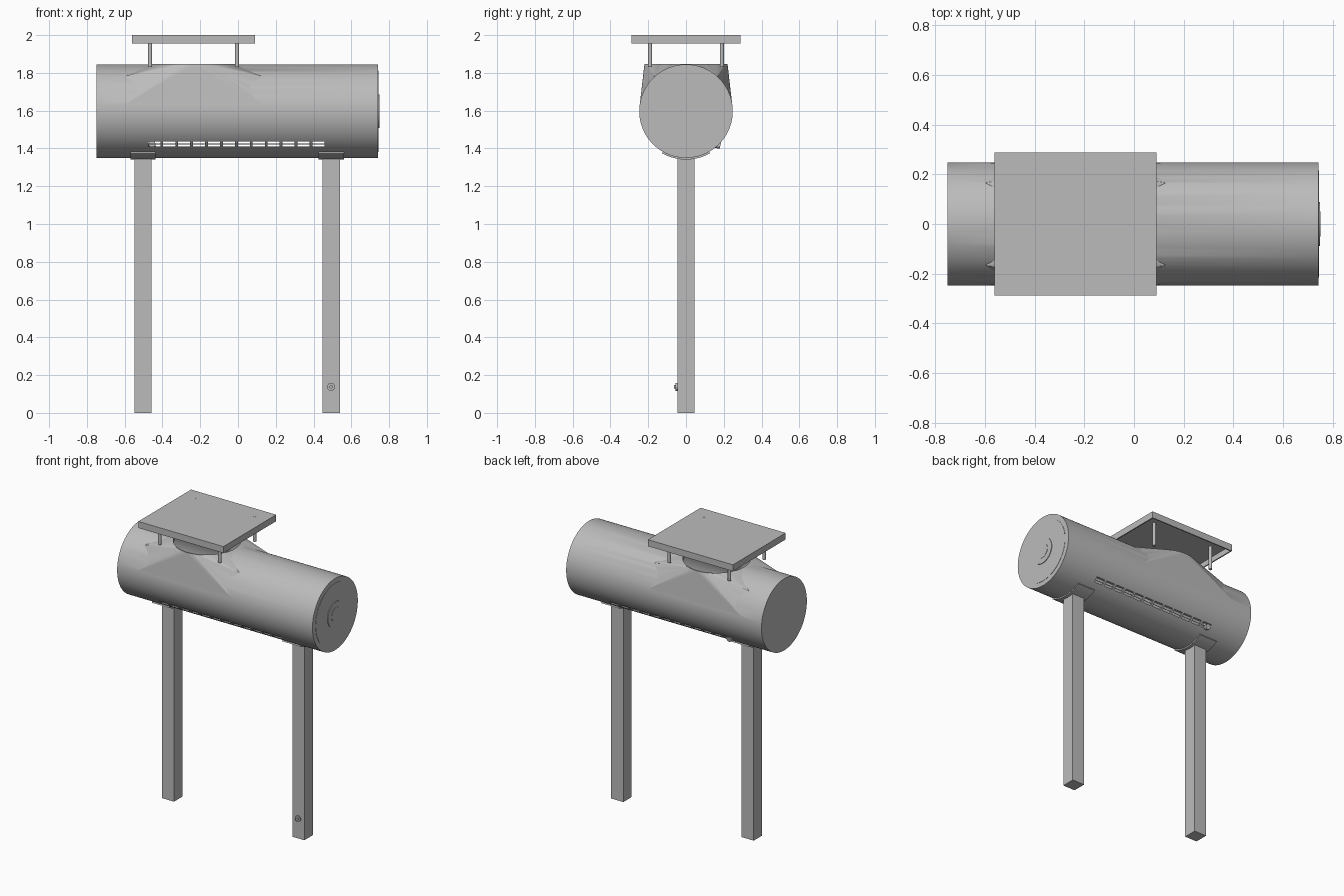
import bpy, bmesh, math
from mathutils import Vector, Matrix

if "Cube" in bpy.data.objects:
    bpy.data.objects.remove(bpy.data.objects["Cube"])

grey = bpy.data.materials.new("painted_grey")
grey.use_nodes = True
grey.diffuse_color = (0.5, 0.5, 0.5, 1)
grey.node_tree.nodes["Principled BSDF"].inputs["Base Color"].default_value = (0.5, 0.5, 0.5, 1)

R, AXIS = 0.2475, 1.5975        # drum radius and axis height
HOOD_X = -0.235                 # centre of the hood and canopy


def finish(name, bm, smooth=True):
    bmesh.ops.recalc_face_normals(bm, faces=bm.faces)
    mesh = bpy.data.meshes.new(name)
    bm.to_mesh(mesh)
    bm.free()
    mesh.materials.append(grey)
    ob = bpy.data.objects.new(name, mesh)
    bpy.context.collection.objects.link(ob)
    if smooth:
        shade(ob)
    return ob


def shade(ob):
    bpy.ops.object.select_all(action='DESELECT')
    ob.select_set(True)
    bpy.context.view_layer.objects.active = ob
    bpy.ops.object.shade_smooth_by_angle(angle=math.radians(30))


def box(name, lo, hi):
    bm = bmesh.new()
    lo, hi = Vector(lo), Vector(hi)
    bmesh.ops.create_cube(bm, size=1, matrix=Matrix.Translation((lo + hi) / 2)
                          @ Matrix.Diagonal((*(hi - lo), 1)))
    return finish(name, bm, False)


def rod(name, start, end, radius, sides=32):
    start, end = Vector(start), Vector(end)
    axis = end - start
    turn = axis.to_track_quat('Z', 'Y').to_matrix().to_4x4()
    bm = bmesh.new()
    bmesh.ops.create_cone(bm, cap_ends=True, segments=sides, radius1=radius, radius2=radius,
                          depth=axis.length, matrix=Matrix.Translation((start + end) / 2) @ turn)
    return finish(name, bm)


def combine(target, tool, operation):
    mod = target.modifiers.new("cut", 'BOOLEAN')
    mod.operation, mod.solver, mod.object = operation, 'EXACT', tool
    bpy.ops.object.select_all(action='DESELECT')
    bpy.context.view_layer.objects.active = target
    target.select_set(True)
    bpy.ops.object.modifier_apply(modifier=mod.name)
    bpy.data.objects.remove(tool)


# Hood: round opening blended onto the drum's shoulders
bm = bmesh.new()
for i in range(64):
    a = math.tau * i / 64
    bm.verts.new((HOOD_X + 0.22 * math.cos(a), 0.22 * math.sin(a), 1.846))
for sx in (-1, 1):
    for sy in (-1, 1):
        for x, y, z in ((0.368, 0.245, 1.63), (0.36, 0.167, 1.783), (0.36, 0.18, 1.6)):
            bm.verts.new((HOOD_X + sx * x, sy * y, z))
hull = bmesh.ops.convex_hull(bm, input=bm.verts)
bmesh.ops.delete(bm, geom=[v for v in bm.verts if not v.link_faces], context='VERTS')
hood = finish("hood", bm, False)

# Hollow drum with the hood opening and two rows of vent slots
drum = rod("drum", (-0.75, 0, AXIS), (0.742, 0, AXIS), R, 96)
combine(drum, hood, 'UNION')
combine(drum, rod("hollow", (-0.74, 0, AXIS), (0.73, 0, AXIS), R - 0.012, 96), 'DIFFERENCE')
combine(drum, rod("opening", (HOOD_X, 0, 1.6), (HOOD_X, 0, 1.95), 0.212, 64), 'DIFFERENCE')
for i in range(12):
    x = -0.475 + 0.079 * i
    combine(drum, box("slot", (x, -0.3, 1.41), (x + 0.064, 0.3, 1.436)), 'DIFFERENCE')
shade(drum)

# Fine louvre bars behind the slots, and a plug at the back
for side, sy in (("front", -1), ("back", 1)):
    rod(side + "_louvre", (-0.49, sy * 0.166, 1.423), (0.48, sy * 0.166, 1.423), 0.002, 8)
rod("back_plug", (-0.455, 0.15, 1.423), (-0.455, 0.182, 1.415), 0.018, 24)

# End door with stepped centre hub
rod("door", (0.73, 0, AXIS), (0.744, 0, AXIS), 0.215, 64)
rod("door_hub", (0.74, 0, AXIS), (0.748, 0, AXIS), 0.088, 48)
rod("door_boss", (0.74, 0, AXIS), (0.75, 0, AXIS), 0.05, 48)

# Canopy: shallow upturned tray on four posts
canopy = box("canopy", (-0.56, -0.288, 1.955), (0.09, 0.288, 2.0))
combine(canopy, box("tray", (-0.552, -0.28, 1.9), (0.082, 0.28, 1.992)), 'DIFFERENCE')
for side, x in (("right", -0.465), ("left", -0.005)):
    for end, y in (("front", -0.19), ("back", 0.19)):
        name = end + "_" + side
        rod(name + "_post", (x, y, 1.83), (x, y, 1.993), 0.011, 20)
        rod(name + "_bolt", (x, y, 1.99), (x, y, 2.0005), 0.008, 16)

# Legs with curved cradles under the drum
for side, x in (("right", -0.503), ("left", 0.493)):
    box(side + "_leg", (x - 0.046, -0.046, 0), (x + 0.046, 0.046, 1.352))
    bm = bmesh.new()
    rings = []
    for i in range(17):
        a = math.radians(-29.5 + 59 * i / 16)
        rings.append([bm.verts.new((x + dx, r * math.sin(a), AXIS - r * math.cos(a)))
                      for dx, r in ((-0.067, R - 0.003), (0.067, R - 0.003),
                                    (0.067, R + 0.009), (-0.067, R + 0.009))])
    for p, q in zip(rings, rings[1:]):
        for k in range(4):
            bm.faces.new((p[k], p[k - 1], q[k - 1], q[k]))
    bm.faces.new(rings[0])
    bm.faces.new(rings[-1])
    finish(side + "_cradle", bm)

# Earthing stud near the foot of the left leg
rod("stud_washer", (0.493, -0.04, 0.138), (0.493, -0.055, 0.138), 0.021, 24)
rod("stud", (0.493, -0.04, 0.138), (0.493, -0.063, 0.138), 0.009, 16)
